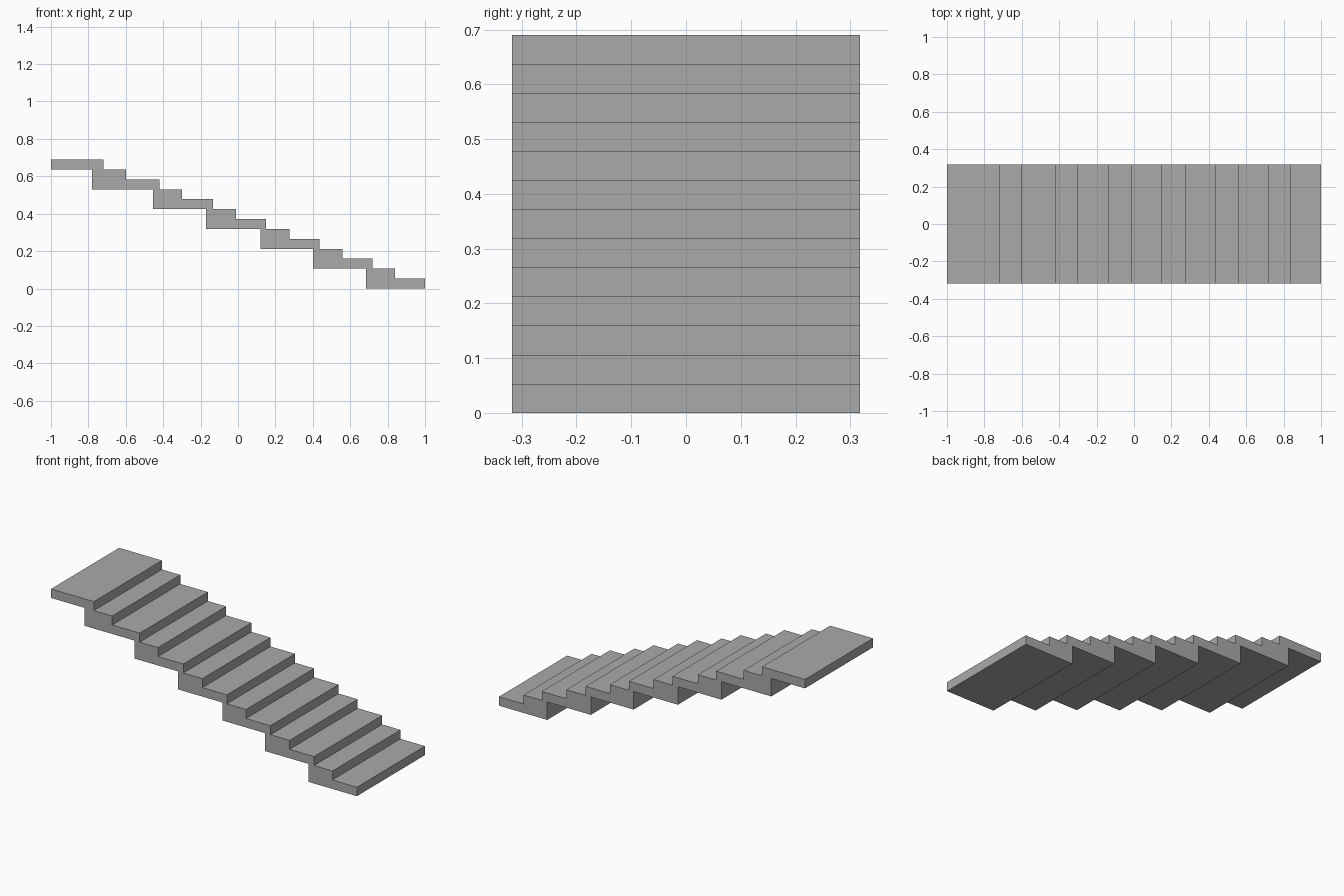
import bpy
import bmesh

cube = bpy.data.objects.get("Cube")
if cube:
    bpy.data.objects.remove(cube, do_unlink=True)

RISE = 0.69 / 13      # height of one step
HALF_WIDTH = 0.318

# Step edges along the top, and edges of the double-height steps underneath
tread_edges = [-1.0, -0.72, -0.60, -0.42, -0.30, -0.135, -0.01,
               0.15, 0.275, 0.435, 0.56, 0.72, 0.84, 1.0]
soffit_edges = [-1.0, -0.78, -0.455, -0.17, 0.12, 0.40, 0.685, 1.0]


def stepped_line(edges, top, drop):
    """Points of a descending staircase line."""
    points = []
    for i, (a, b) in enumerate(zip(edges, edges[1:])):
        z = top - i * drop
        points += [(a, z), (b, z)]
    return points


# Side profile: down the treads, back up the underside
profile = stepped_line(tread_edges, 13 * RISE, RISE)
profile += reversed(stepped_line(soffit_edges, 12 * RISE, 2 * RISE))

# Extrude the profile across the width
bm = bmesh.new()
side = bm.faces.new([bm.verts.new((x, -HALF_WIDTH, z)) for x, z in profile])
extruded = bmesh.ops.extrude_face_region(bm, geom=[side], use_keep_orig=True)
back_verts = [g for g in extruded["geom"] if isinstance(g, bmesh.types.BMVert)]
bmesh.ops.translate(bm, verts=back_verts, vec=(0, 2 * HALF_WIDTH, 0))
bmesh.ops.recalc_face_normals(bm, faces=bm.faces)

mesh = bpy.data.meshes.new("stair_flight")
bm.to_mesh(mesh)
bm.free()

# Plain grey finish
grey = bpy.data.materials.new("grey")
grey.use_nodes = True
colour = (0.4, 0.4, 0.4, 1.0)
grey.diffuse_color = colour
grey.node_tree.nodes["Principled BSDF"].inputs["Base Color"].default_value = colour
mesh.materials.append(grey)

stairs = bpy.data.objects.new("stair_flight", mesh)
bpy.context.collection.objects.link(stairs)
